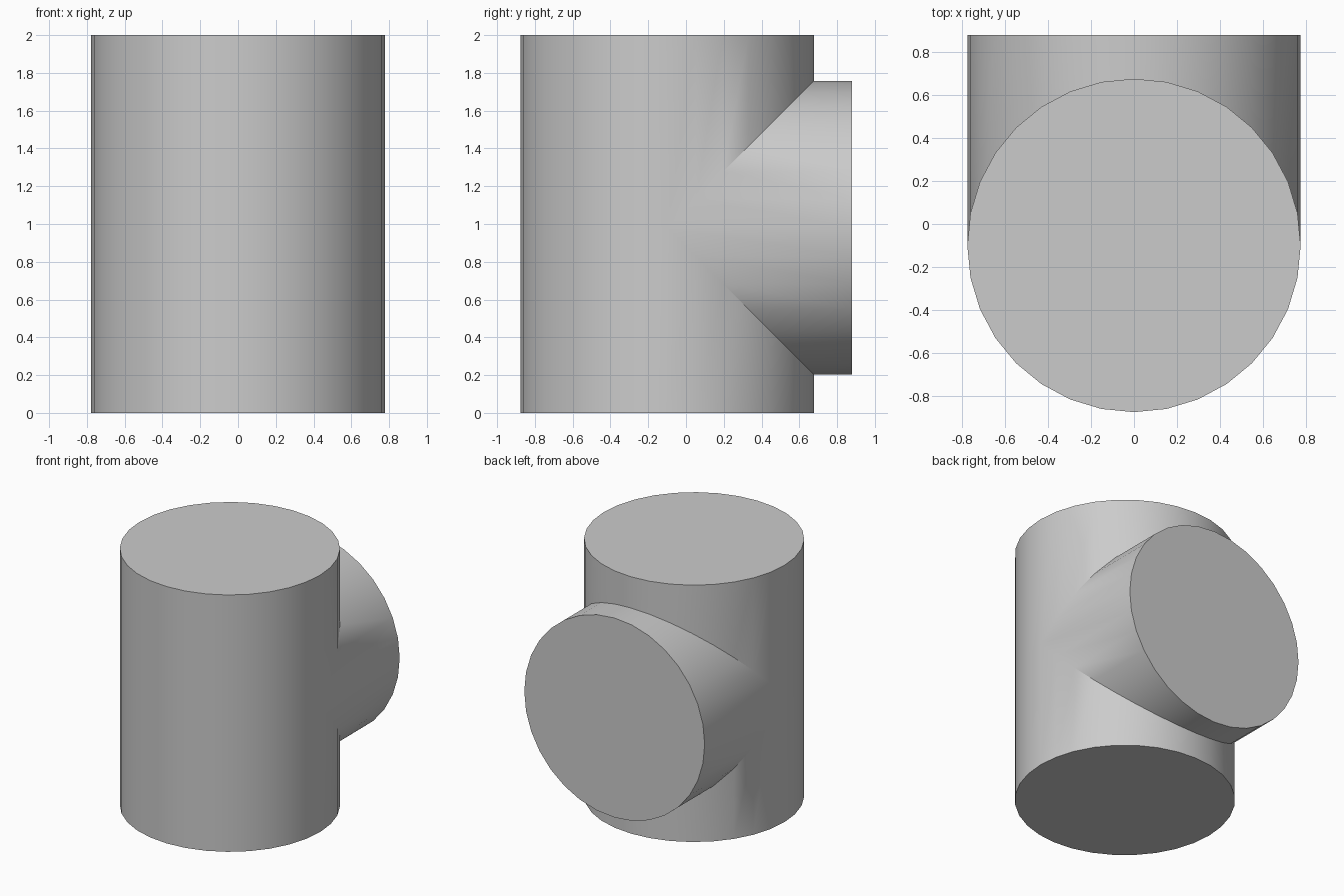
import bpy
import bmesh
import math

default = bpy.data.objects.get("Cube")
if default:
    bpy.data.objects.remove(default, do_unlink=True)

SIDES = 32
RADIUS = 0.777      # shared by the trunk and the branch
HEIGHT = 2.0
TRUNK_Y = -0.10     # trunk axis
BRANCH_Z = 0.98     # branch axis
BRANCH_END = 0.88   # back face of the branch

grey = bpy.data.materials.new("plain grey")
grey.use_nodes = True
colour = (0.6, 0.6, 0.6, 1)
grey.diffuse_color = colour
grey.node_tree.nodes["Principled BSDF"].inputs["Base Color"].default_value = colour

bm = bmesh.new()

# One column of points per trunk corner; equal radii give a mitred joint,
# so the opening is as far above and below the branch axis as it is deep
columns = []
for i in range(SIDES):
    angle = math.tau * i / SIDES
    x, depth = RADIUS * math.cos(angle), RADIUS * math.sin(angle)
    y, gap = TRUNK_Y + depth, max(depth, 0)
    spots = {
        "bottom": (y, 0),
        "low": (y, BRANCH_Z - gap),
        "high": (y, BRANCH_Z + gap),
        "top": (y, HEIGHT),
        "end_low": (BRANCH_END, BRANCH_Z - gap),
        "end_high": (BRANCH_END, BRANCH_Z + gap),
    }
    columns.append({k: bm.verts.new((x, *yz)) for k, yz in spots.items()})


def strip(a, b, start, finish):
    bm.faces.new((a[start], b[start], b[finish], a[finish]))


# Trunk wall, with the branch wall on the back half
for i, a in enumerate(columns):
    b = columns[(i + 1) % SIDES]
    strip(a, b, "bottom", "low")
    strip(a, b, "high", "top")
    if i < SIDES // 2:
        strip(a, b, "low", "end_low")
        strip(a, b, "end_high", "high")

# Flat caps of the trunk and the branch
back = columns[:SIDES // 2 + 1]
bm.faces.new([c["bottom"] for c in reversed(columns)])
bm.faces.new([c["top"] for c in columns])
bm.faces.new([c["end_low"] for c in back]
             + [c["end_high"] for c in reversed(back[1:-1])])

# Weld the seams and drop unused points
bmesh.ops.remove_doubles(bm, verts=bm.verts[:], dist=0.0001)
loose = [v for v in bm.verts if not v.link_faces]
bmesh.ops.delete(bm, geom=loose, context="VERTS")
bmesh.ops.recalc_face_normals(bm, faces=bm.faces[:])

mesh = bpy.data.meshes.new("tee_joint")
bm.to_mesh(mesh)
bm.free()
mesh.materials.append(grey)
tee = bpy.data.objects.new("tee_joint", mesh)
bpy.context.collection.objects.link(tee)

bpy.ops.object.select_all(action="DESELECT")
tee.select_set(True)
bpy.context.view_layer.objects.active = tee
bpy.ops.object.shade_smooth_by_angle(angle=math.radians(30))
